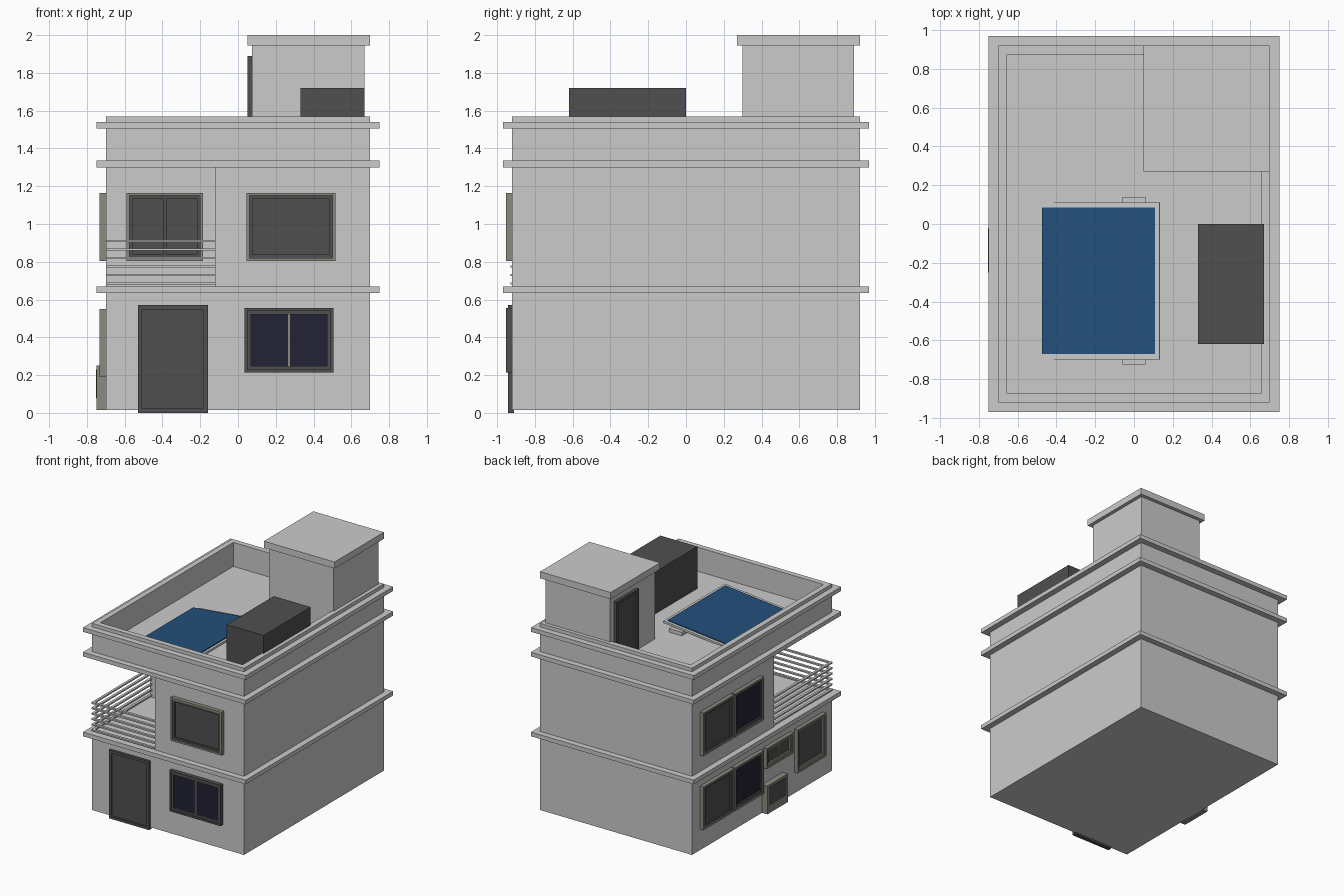
import bpy
import bmesh
from mathutils import Matrix, Vector

cube = bpy.data.objects.get("Cube")
if cube:
    bpy.data.objects.remove(cube, do_unlink=True)


def material(name, r, g, b):
    m = bpy.data.materials.new(name)
    m.use_nodes = True
    m.diffuse_color = (r, g, b, 1)
    m.node_tree.nodes["Principled BSDF"].inputs["Base Color"].default_value = (r, g, b, 1)
    return m


PLASTER = material("plaster", 0.6, 0.6, 0.6)
DARK = material("dark_grey", 0.08, 0.08, 0.08)
FRAME = material("olive_grey", 0.26, 0.26, 0.22)
NAVY = material("navy_glass", 0.016, 0.016, 0.037)
BLUE = material("panel_blue", 0.017, 0.08, 0.2)


def box(name, mat, x, y, z, tilt=0.0):
    """Box spanning the given (min, max) ranges, tilted about y."""
    bm = bmesh.new()
    bmesh.ops.create_cube(bm, size=1)
    size = Vector([b - a for a, b in (x, y, z)])
    centre = Vector([(a + b) / 2 for a, b in (x, y, z)])
    bm.transform(Matrix.Translation(centre) @ Matrix.Rotation(tilt, 4, "Y") @ Matrix.Diagonal(size.to_4d()))
    return add(name, mat, bm)


def add(name, mat, bm):
    me = bpy.data.meshes.new(name)
    bmesh.ops.recalc_face_normals(bm, faces=bm.faces)
    bm.to_mesh(me)
    bm.free()
    me.materials.append(mat)
    ob = bpy.data.objects.new(name, me)
    bpy.context.collection.objects.link(ob)
    return ob


def ring(name, mat, place, u, v, d, w, base=True):
    """Rectangular ring of width w in the u-v plane, d deep; place maps (u, v, d) to space."""
    bm = bmesh.new()
    loops = []
    for depth in d:
        for inset in (0, w):
            (a, b), (c, e) = (u[0] + inset, u[1] - inset), (v[0] + inset, v[1] - inset)
            loops.append([bm.verts.new(place(p, q, depth)) for p, q in ((a, c), (b, c), (b, e), (a, e))])
    lo_out, lo_in, hi_out, hi_in = loops
    for one, two in ((lo_out, lo_in), (hi_out, hi_in), (lo_out, hi_out), (lo_in, hi_in)):
        for i in range(4):
            j = (i + 1) % 4
            bm.faces.new((one[i], one[j], two[j], two[i]))
    return add(name, mat, bm)


def flat(u, v, d):
    return (u, v, d)


def facing_front(wall):
    return lambda u, v, d: (u, wall - d, v)


def facing_side(wall):
    return lambda u, v, d: (wall - d, u, v)


def plate(name, mat, place, u, v, d):
    a, b = place(u[0], v[0], d[0]), place(u[1], v[1], d[1])
    return box(name, mat, *[tuple(sorted(p)) for p in zip(a, b)])


def window(name, place, u, v, outer, sash, glass, mullion=None, depth=0.033):
    """Outer frame, inner sash ring, recessed glass and optional centre mullion."""
    ring(name + "_frame", outer, place, u, v, (0, depth), 0.015)
    inner_u, inner_v = (u[0] + 0.015, u[1] - 0.015), (v[0] + 0.015, v[1] - 0.015)
    ring(name + "_sash", sash, place, inner_u, inner_v, (0, depth - 0.008), 0.018)
    plate(name + "_glass", glass, place, inner_u, inner_v, (0, 0.012))
    if mullion:
        mid = sum(u) / 2
        plate(name + "_mullion", mullion, place, (mid - 0.008, mid + 0.008), inner_v, (0, depth - 0.01))


# Storeys, with the balcony cut out of the upper front corner
box("ground_floor", PLASTER, (-0.7, 0.7), (-0.92, 0.92), (0.015, 0.65))
box("upper_floor_rear", PLASTER, (-0.7, 0.7), (-0.16, 0.92), (0.65, 1.32))
box("upper_floor_front", PLASTER, (-0.12, 0.7), (-0.92, -0.16), (0.65, 1.32))
box("floor_band", PLASTER, (-0.75, 0.75), (-0.97, 0.97), (0.635, 0.67))
box("ceiling_band", PLASTER, (-0.75, 0.75), (-0.97, 0.97), (1.3, 1.335))

# Flat roof and parapet
box("roof_deck", PLASTER, (-0.68, 0.68), (-0.9, 0.9), (1.32, 1.37))
ring("parapet", PLASTER, flat, (-0.7, 0.7), (-0.92, 0.92), (1.32, 1.57), 0.045)
ring("parapet_band", PLASTER, flat, (-0.75, 0.75), (-0.97, 0.97), (1.505, 1.54), 0.07)

# Stair tower with door
box("tower_walls", PLASTER, (0.075, 0.67), (0.3, 0.89), (1.35, 1.95))
box("tower_roof", PLASTER, (0.05, 0.7), (0.27, 0.92), (1.945, 2.0))
tower = facing_side(0.075)
ring("tower_door_frame", DARK, tower, (0.55, 0.84), (1.36, 1.89), (0, 0.025), 0.025)
plate("tower_door_leaf", DARK, tower, (0.57, 0.82), (1.36, 1.87), (0, 0.012))

# Roof tank and tilted solar panel
box("roof_tank", DARK, (0.33, 0.67), (-0.62, 0.0), (1.37, 1.72))
TILT = -0.1
box("panel_tray", PLASTER, (-0.475, 0.135), (-0.7, 0.11), (1.385, 1.402), TILT)
box("solar_panel", BLUE, (-0.475, 0.11), (-0.67, 0.085), (1.4, 1.408), TILT)
box("panel_support", PLASTER, (-0.06, 0.06), (-0.725, 0.14), (1.36, 1.4))

# Balcony rails
for i in range(6):
    z = 0.685 + i * 0.045
    box("front_rail", PLASTER, (-0.7, -0.12), (-0.93, -0.91), (z - 0.006, z + 0.006))
    box("side_rail", PLASTER, (-0.7, -0.68), (-0.92, -0.16), (z - 0.006, z + 0.006))

# Front door and windows
front = facing_front(-0.92)
ring("front_door_frame", DARK, front, (-0.53, -0.16), (0.0, 0.57), (-0.01, 0.022), 0.022)
plate("front_door_leaf", DARK, front, (-0.52, -0.17), (0.0, 0.56), (-0.01, 0.01))
window("front_upper_window", front, (0.045, 0.515), (0.805, 1.165), FRAME, DARK, DARK)
window("front_lower_window", front, (0.035, 0.505), (0.215, 0.555), DARK, DARK, NAVY, FRAME)
window("balcony_window", facing_front(-0.16), (-0.59, -0.185), (0.805, 1.165), FRAME, DARK, DARK, DARK)

# Right-hand wall windows
side = facing_side(-0.7)
for level, z in (("lower", (0.19, 0.55)), ("upper", (0.805, 1.165))):
    window(level + "_rear_window", side, (0.41, 0.815), z, FRAME, DARK, DARK)
    window(level + "_middle_window", side, (0.02, 0.4), z, FRAME, DARK, NAVY)
window("right_front_window", side, (-0.8, -0.425), (0.19, 0.55), FRAME, FRAME, DARK)
window("small_window", side, (-0.37, -0.02), (0.38, 0.55), FRAME, FRAME, DARK, FRAME)

# Wall-mounted unit beneath the small window
box("wall_unit", FRAME, (-0.75, -0.69), (-0.27, 0.0), (0.015, 0.25))
plate("wall_unit_grille", DARK, side, (-0.25, -0.02), (0.08, 0.23), (0.045, 0.053))
